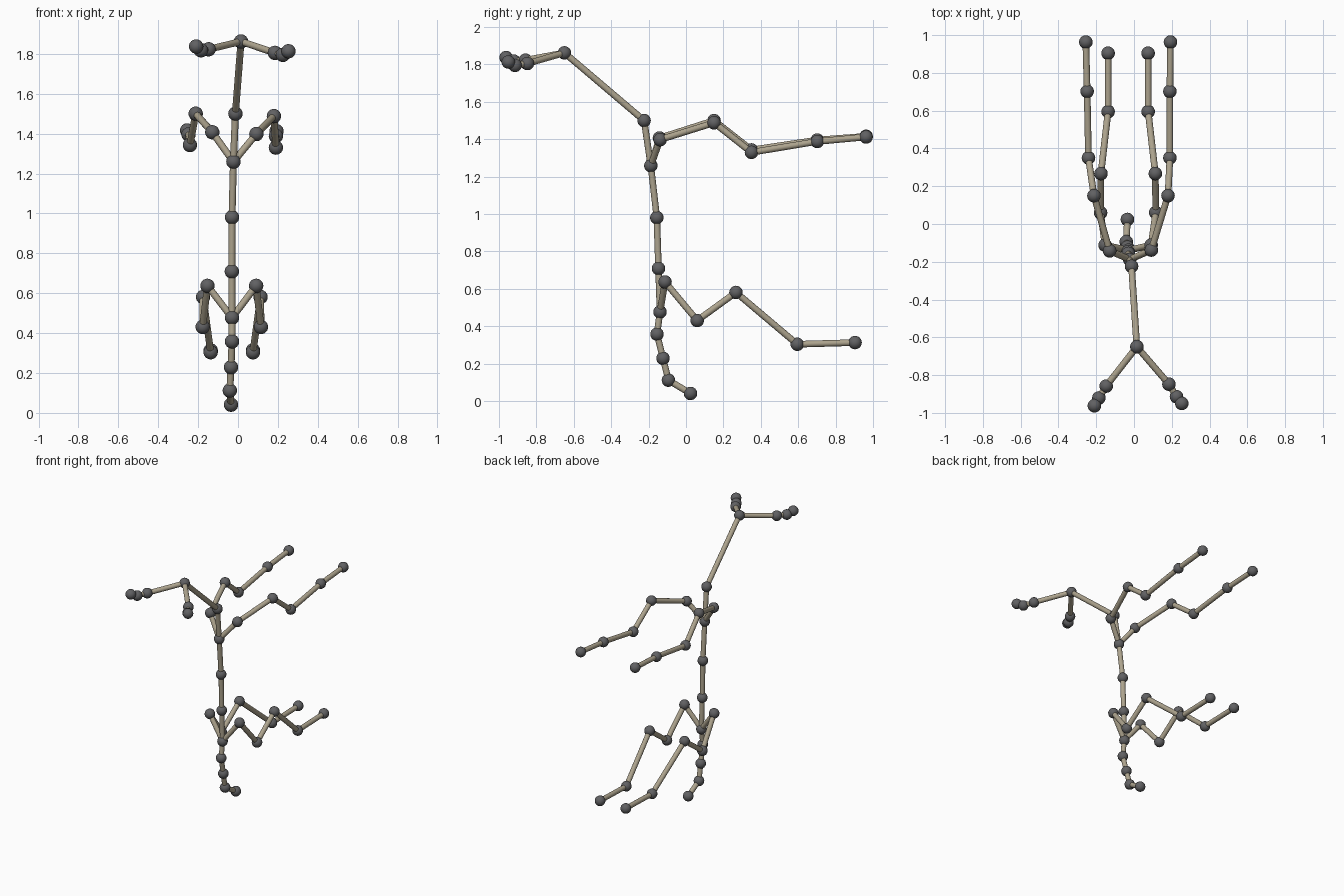
import bpy, bmesh
from mathutils import Vector, Matrix

if "Cube" in bpy.data.objects:
    bpy.data.objects.remove(bpy.data.objects["Cube"])

JOINT_R, BONE_R = 0.036, 0.0175


def material(name, rgb):
    m = bpy.data.materials.new(name)
    m.diffuse_color = (*rgb, 1)
    m.use_nodes = True
    m.node_tree.nodes["Principled BSDF"].inputs["Base Color"].default_value = m.diffuse_color
    return m


JOINT_MAT = material("joint_grey", (0.12, 0.12, 0.125))
BONE_MAT = material("bone_tan", (0.42, 0.37, 0.27))


def finish(bm, name, mat):
    for f in bm.faces:
        f.smooth = len(f.verts) <= 4
    me = bpy.data.meshes.new(name)
    bm.to_mesh(me)
    bm.free()
    me.materials.append(mat)
    ob = bpy.data.objects.new(name, me)
    bpy.context.collection.objects.link(ob)


def chain(name, points, root=None):
    """Ball at every point, rod between neighbours; root is a shared joint."""
    pts = [Vector(p) for p in points]
    bm = bmesh.new()
    for p in pts:
        bmesh.ops.create_uvsphere(bm, u_segments=20, v_segments=12,
                                  radius=JOINT_R, matrix=Matrix.Translation(p))
    finish(bm, name + "_joints", JOINT_MAT)

    path = ([Vector(root)] if root else []) + pts
    bm = bmesh.new()
    for a, b in zip(path, path[1:]):
        d = b - a
        m = Matrix.Translation((a + b) / 2) @ d.to_track_quat('Z', 'Y').to_matrix().to_4x4()
        bmesh.ops.create_cone(bm, cap_ends=True, segments=16, radius1=BONE_R,
                              radius2=BONE_R, depth=d.length, matrix=m)
    finish(bm, name + "_bones", BONE_MAT)


# spine from tail tip up to the head
spine = [(-.035, .024, .041), (-.041, -.094, .112), (-.035, -.123, .229),
         (-.03, -.155, .358), (-.03, -.139, .477), (-.031, -.147, .709),
         (-.03, -.156, .981), (-.023, -.188, 1.259), (-.013, -.224, 1.50),
         (.015, -.65, 1.862)]
hip, chest, head = spine[4], spine[7], spine[9]
chain("spine", spine)

# ears
chain("ear_right", [(.185, -.848, 1.805), (.225, -.914, 1.795), (.253, -.95, 1.813)], head)
chain("ear_left", [(-.147, -.858, 1.823), (-.186, -.921, 1.818), (-.21, -.962, 1.837)], head)

# front legs
chain("front_leg_right", [(.092, -.138, 1.398), (.18, .15, 1.488), (.19, .35, 1.33),
                          (.19, .702, 1.388), (.193, .963, 1.412)], chest)
chain("front_leg_left", [(-.129, -.142, 1.407), (-.212, .15, 1.50), (-.241, .35, 1.343),
                         (-.248, .702, 1.396), (-.255, .963, 1.416)], chest)

# hind legs, mirrored about the hip
hind = [(.122, -.112, .637), (.146, .06, .431), (.144, .267, .581),
        (.106, .595, .304), (.106, .904, .313)]
for side, s in (("right", 1), ("left", -1)):
    chain("hind_leg_" + side, [(s * x - .031, y, z) for x, y, z in hind], hip)
